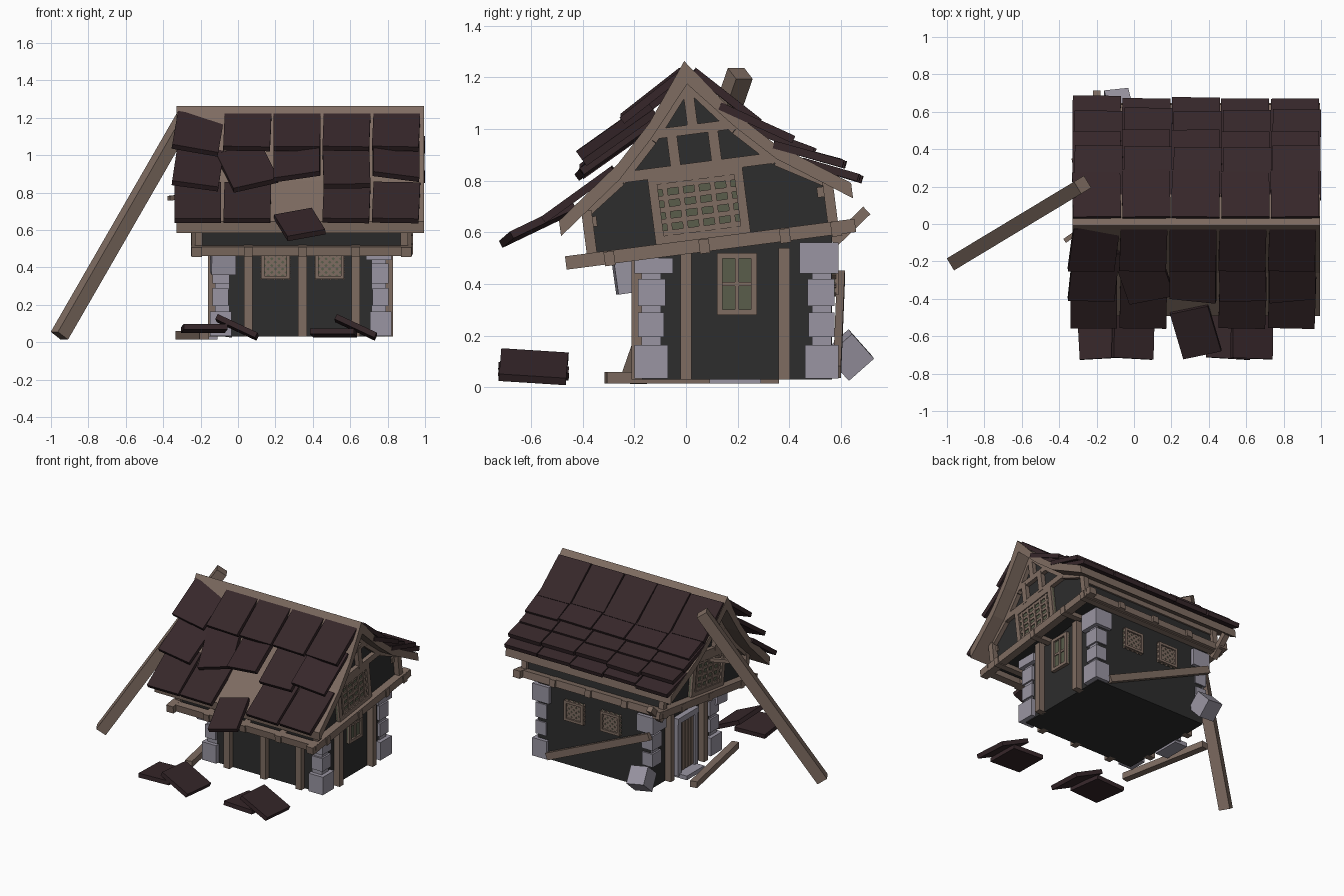
import bpy, bmesh, math, random
from mathutils import Matrix, Vector, Euler

if "Cube" in bpy.data.objects:
    bpy.data.objects.remove(bpy.data.objects["Cube"])

random.seed(4)
V = Vector
I = Matrix.Identity(4)
TILT = Matrix.Translation((0, 0.1, 0.555)) @ Matrix.Rotation(math.radians(7.4), 4, 'X')


def material(name, rgb):
    m = bpy.data.materials.new(name)
    m.diffuse_color = (*rgb, 1)
    m.use_nodes = True
    m.node_tree.nodes["Principled BSDF"].inputs["Base Color"].default_value = m.diffuse_color
    return m


WOOD = material("timber", (0.21, 0.15, 0.12))
TILE = material("roof_tile", (0.037, 0.02, 0.023))
STONE = material("stone", (0.32, 0.3, 0.36))
WALL = material("dark_wall", (0.026, 0.026, 0.026))
GLASS = material("green_glass", (0.1, 0.11, 0.07))


def finish(name, bm, mat):
    bmesh.ops.recalc_face_normals(bm, faces=bm.faces)
    me = bpy.data.meshes.new(name)
    bm.to_mesh(me)
    bm.free()
    me.materials.append(mat)
    ob = bpy.data.objects.new(name, me)
    bpy.context.collection.objects.link(ob)
    return ob


def box(name, size, loc, mat, rot=(0, 0, 0), M=I):
    bm = bmesh.new()
    R = rot if isinstance(rot, Matrix) else Euler([math.radians(a) for a in rot]).to_matrix().to_4x4()
    bmesh.ops.create_cube(bm, size=1, matrix=M @ Matrix.Translation(loc) @ R @ Matrix.Diagonal((*size, 1)))
    return finish(name, bm, mat)


def span(name, lo, hi, mat, M=I):
    lo, hi = V(lo), V(hi)
    return box(name, hi - lo, (lo + hi) / 2, mat, M=M)


def beam(name, a, b, w, h, mat=WOOD, M=I):
    a, b = V(a), V(b)
    d = b - a
    R = d.to_track_quat('X', 'Z').to_matrix().to_4x4()
    return box(name, (d.length, w, h), (a + b) / 2, mat, R, M)


def prism(name, pts, x0, x1, mat, M=I):
    bm = bmesh.new()
    f = bm.faces.new([bm.verts.new(M @ V((x0, u, v))) for u, v in pts])
    ext = bmesh.ops.extrude_face_region(bm, geom=[f])["geom"]
    for e in ext:
        if isinstance(e, bmesh.types.BMVert):
            e.co.x += x1 - x0
    return finish(name, bm, mat)


def window(name, P, w, h, nx, nz, fr, bar, diagonal=False, M=I):
    """Framed window; P(a, b) maps window plane coordinates to space."""
    def strip(part, a, b, t, mat=WOOD, d=0.03):
        p, q = P(*a), P(*b)
        # beam depth always points along the wall normal
        n = (P(1, 0) - P(0, 0)).cross(P(0, 1) - P(0, 0)).normalized()
        x = (q - p).normalized()
        R = Matrix((x, n, x.cross(n))).transposed().to_4x4()
        box(name + part, ((q - p).length, d, t), (p + q) / 2, mat, R, M)
    W, H = w / 2, h / 2
    strip("_glass", (-W, 0), (W, 0), h, GLASS, 0.012)
    for s in (-1, 1):
        strip("_rail", (-W, s * (H - fr / 2)), (W, s * (H - fr / 2)), fr, d=0.04)
        strip("_jamb", (s * (W - fr / 2), -H), (s * (W - fr / 2), H), fr, d=0.04)
    if diagonal:
        n = 4
        for i in range(1, 2 * n):
            lo, hi = max(0, i - n) / n, min(i, n) / n
            for s in (-1, 1):
                strip("_lattice", (s * (lo - .5) * w, (i / n - lo - .5) * h),
                      (s * (hi - .5) * w, (i / n - hi - .5) * h), bar, d=0.022)
    else:
        for i in range(1, nx):
            a = -W + w * i / nx
            strip("_mullion", (a, -H), (a, H), bar)
        for i in range(1, nz):
            b = -H + h * i / nz
            strip("_bar", (-W, b), (W, b), bar, d=0.024)


# lower storey
prism("lower_wall", [(-.17, .03), (.565, .03), (.565, .6), (-.17, .5)], -.115, .785, WALL)
for x in (.055, .345, .63):
    span("front_post", (x - .023, -.21, .03), (x + .023, -.15, .51), WOOD)
for y in (0, .38):
    for x in (.80, -.13):
        span("side_post", (x - .03, y - .022, .03), (x + .03, y + .022, .54), WOOD)

# corner stones
for sx, cx in ((-1, -.15), (1, .82)):
    for sy, cy in ((-1, -.2), (1, .59)):
        for i, (z0, z1, w) in enumerate(((.035, .165, .13), (.195, .29, .10), (.315, .42, .105), (.44, .56, .15))):
            if i == 0 and sx < 0 < sy:
                continue
            if sy < 0 and i == 3:
                z1 = .5
            ins = .015 if i in (1, 2) else 0
            wx = w - .015
            box("corner_stone", (wx, w, z1 - z0),
                (cx - sx * (ins + wx / 2), cy - sy * (ins + w / 2), (z0 + z1) / 2), STONE)
            if i < 3:
                box("mortar_core", (.075, .075, .04), (cx - sx * .065, cy - sy * .065, z1 + .013), STONE)
box("fallen_stone", (.13, .13, .13), (-.085, .63, .125), STONE, (42, 8, 6))
box("loose_stone", (.13, .13, .125), (-.08, -.21, .43), STONE, (8, 0, 4))

# lower windows: front and back lattice pairs, right side casement
for y, s in ((-.175, 1), (.57, -1)):
    for x in (.2, .49):
        zc = .41 if s > 0 else .43
        window("lattice_window", lambda a, b, x=x, y=y, zc=zc: V((x + a, y, zc + b)), .155, .145, 0, 0, .018, .014, True)
window("casement_window", lambda a, b: V((.79, .197 + a, .4 + b)), .155, .24, 2, 2, .022, .016)

# door on the left end
span("door_leaf", (-.13, .11, .05), (-.11, .27, .41), WOOD)
for i in range(5):
    span("door_plank", (-.138, .113 + i * .032, .05), (-.12, .139 + i * .032, .41), WOOD)
for y in (.095, .285):
    span("door_jamb", (-.15, y - .018, .03), (-.11, y + .018, .43), STONE)
span("door_lintel", (-.155, .07, .41), (-.11, .31, .45), STONE)
span("door_step", (-.21, .09, .015), (-.11, .29, .045), STONE)

# tilted upper storey
prism("upper_wall", [(-.47, 0), (.47, 0), (.47, .17), (.29, .3), (.15, .43), (-.015, .65), (-.18, .43),
                     (-.32, .3), (-.47, .17)], -.19, .87, WALL, TILT)
outer = [(-.575, .165), (-.32, .355), (-.18, .495), (-.015, .716), (.15, .495), (.29, .355), (.565, .165)]
inner = [(u, v - .06 - (.03 if abs(u) < .1 else 0)) for u, v in reversed(outer)]
prism("roof_deck", outer + inner, -.33, .995, WOOD, TILT)
for u in (-.515, .5):
    beam("eave_sill", (-.25, u, 0), (.93, u, 0), .05, .05, M=TILT)
for u in (-.455, .455):
    beam("wall_plate", (-.2, u, .145), (.88, u, .145), .05, .04, M=TILT)
for u in (-.40, -.03, .285, .485):
    beam("joist_end", (-.25, u, -.005), (.935, u, -.005), .04, .055, M=TILT)
for x in (.055, .345, .63):
    beam("cross_joist", (x, -.55, 0), (x, .54, 0), .045, .05, M=TILT)

# gable timber framing, both ends
for x, s in ((.88, 1), (-.2, -1)):
    t = .04
    beam("gable_sill", (x + s * .02, -.57, 0), (x + s * .02, .56, 0), .055, .052, M=TILT)
    for u in (-.465, .475):
        beam("gable_corner_post", (x + s * .01, u, 0), (x + s * .01, u, .19), t, t, M=TILT)
    beam("lower_collar", (x, -.35, .30), (x, .30, .30), t, .042, M=TILT)
    beam("upper_collar", (x, -.2, .45), (x, .16, .45), t, .038, M=TILT)
    for u in (-.1, .06):
        beam("gable_stud", (x, u, .3), (x, u, .45), t, .045, M=TILT)
    beam("king_post", (x, -.015, .45), (x, -.015, .62), t, .04, M=TILT)
    line = [(-.47, .185), (-.32, .29), (-.18, .43), (-.015, .63), (.15, .43), (.29, .29), (.47, .185)]
    for a, b in zip(line, line[1:]):
        beam("gable_rafter", (x, *a), (x, *b), t, .045, M=TILT)
    window("gable_window", lambda a, b, x=x: V((x, -.03 + a, .155 + b)), .37, .27, 6, 6, .035, .02, M=TILT)

# front roof tiles, three loose rows
rows = [((-.015, 1.215), (-.245, 1.035)), ((-.13, 1.03), (-.405, .835)), ((-.28, .845), (-.55, .65))]
tweak = {(0, 0): (8, -6), (1, 0): (6, -5), (1, 1): (-4, 16), (1, 2): (-10, 0), (1, 4): (9, 0)}
lift = {(0, 0): -.01, (1, 2): .05, (1, 4): .05}


def tile(name, x, p, q, w, roll=0, yaw=0, up=0):
    dy, dz = p[0] - q[0], p[1] - q[1]
    ang = math.atan2(dz, dy) if dy > 0 else math.atan2(-dz, -dy)
    R = (Matrix.Rotation(ang, 4, 'X') @ Matrix.Rotation(math.radians(yaw), 4, 'Z')
         @ Matrix.Rotation(math.radians(roll), 4, 'Y'))
    box(name, (w, math.hypot(dy, dz), .03), (x, (p[0] + q[0]) / 2, (p[1] + q[1]) / 2 + up), TILE, R)


for r, (p, q) in enumerate(rows):
    for c in range(5):
        if (r, c) == (2, 2):
            continue
        roll, yaw = tweak.get((r, c), (0, random.uniform(-2, 2)))
        tile("front_roof_tile", -.215 + c * .265, p, q, .25, roll, yaw, lift.get((r, c), 0))
tile("slipped_roof_tile", .33, (-.45, .69), (-.70, .57), .21, -4, 15)

# back roof tiles, five tight rows
back = [((.03, 1.225), (.275, 1.03)), ((.13, 1.09), (.405, .965)), ((.22, 1.015), (.49, .915)),
        ((.34, .94), (.61, .865)), ((.45, .875), (.67, .81))]
for r, (p, q) in enumerate(back):
    for c in range(5):
        d = random.uniform(-.012, .012)
        tile("back_roof_tile", -.2 + c * .265 + .01 * (r % 2), p, (q[0] + d, q[1] - d / 2), .257, 0, random.uniform(-1, 1))

# fallen tiles in front
for x, z, roll in ((-.18, .075, 0), (-.005, .08, 25), (.51, .05, 0), (.63, .08, 25)):
    box("fallen_tile", (.235, .26, .03), (x, -.59, z), TILE, (-4, roll, random.uniform(-4, 4)))

# leaning and fallen timbers
beam("leaning_timber", (-.955, -.2, .035), (-.275, .21, 1.215), .075, .075)
beam("ground_timber", (-.18, -.31, .037), (-.31, .355, .037), .05, .045)
beam("back_brace", (.7, .585, .06), (-.13, .6, .43), .03, .05)
beam("broken_bracket", (-.2, .57, .56), (-.2, .70, .685), .04, .04)
beam("broken_slat", (-.2, .03, .79), (-.37, -.09, .77), .025, .025)
